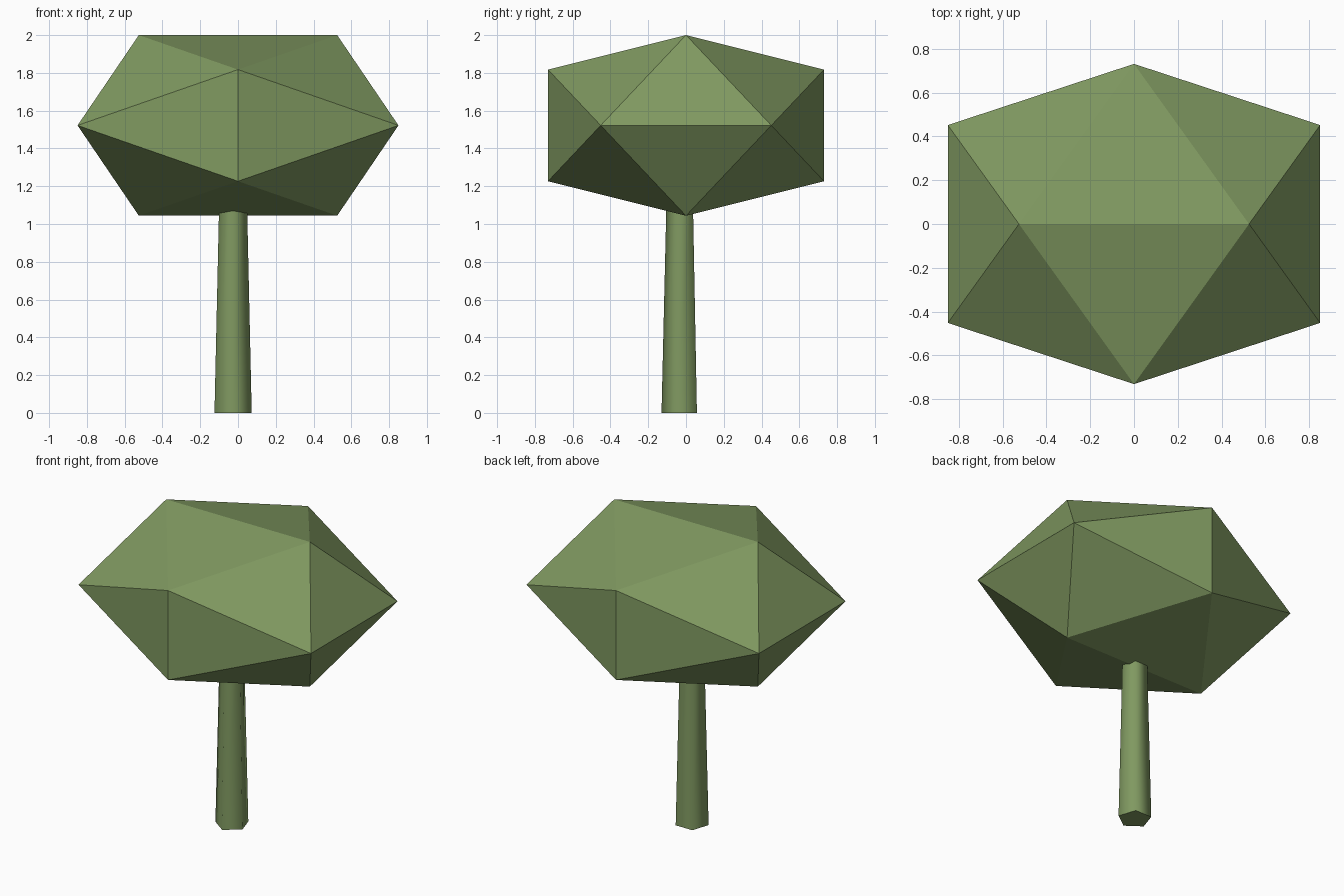
import bpy, bmesh, math
from mathutils import Vector

cube = bpy.data.objects.get("Cube")
if cube:
    bpy.data.objects.remove(cube, do_unlink=True)

# One leaf green for the whole tree
GREEN = (0.216, 0.319, 0.119, 1.0)
green = bpy.data.materials.new("leaf_green")
green.use_nodes = True
green.diffuse_color = GREEN
green.node_tree.nodes["Principled BSDF"].inputs["Base Color"].default_value = GREEN


def add_object(name, bm):
    bmesh.ops.recalc_face_normals(bm, faces=bm.faces)
    mesh = bpy.data.meshes.new(name)
    bm.to_mesh(mesh)
    bm.free()
    mesh.materials.append(green)
    obj = bpy.data.objects.new(name, mesh)
    bpy.context.collection.objects.link(obj)
    return obj


# Crown: a flattened icosahedron, hull of three crossed golden rectangles
phi = (1 + math.sqrt(5)) / 2
size = Vector((0.525, 0.4515, 0.2955))
centre = Vector((0, 0, 1.522))
bm = bmesh.new()
for a in (-1, 1):
    for b in (-phi, phi):
        for corner in ((a, 0, b), (b, a, 0), (0, b, a)):
            bm.verts.new(centre + Vector(corner) * size)
bmesh.ops.convex_hull(bm, input=bm.verts)
add_object("crown", bm)

# Trunk: a smooth tapered five-sided column reaching into the crown
base_radius, top_radius, height = 0.1036, 0.076, 1.18
bm = bmesh.new()
rings = []
for radius, z in ((base_radius, 0), (top_radius, height)):
    angles = [math.radians(72 * i - 90) for i in range(5)]
    rings.append([bm.verts.new((radius * math.cos(t), radius * math.sin(t), z))
                  for t in angles])
for i in range(5):
    j = (i + 1) % 5
    bm.faces.new((rings[0][i], rings[0][j], rings[1][j], rings[1][i]))
for ring in rings:
    bm.faces.new(ring)
trunk = add_object("trunk", bm)
trunk.location = (-0.026, -0.026, 0)

bpy.ops.object.select_all(action="DESELECT")
trunk.select_set(True)
bpy.context.view_layer.objects.active = trunk
bpy.ops.object.shade_smooth_by_angle(angle=math.radians(80))
